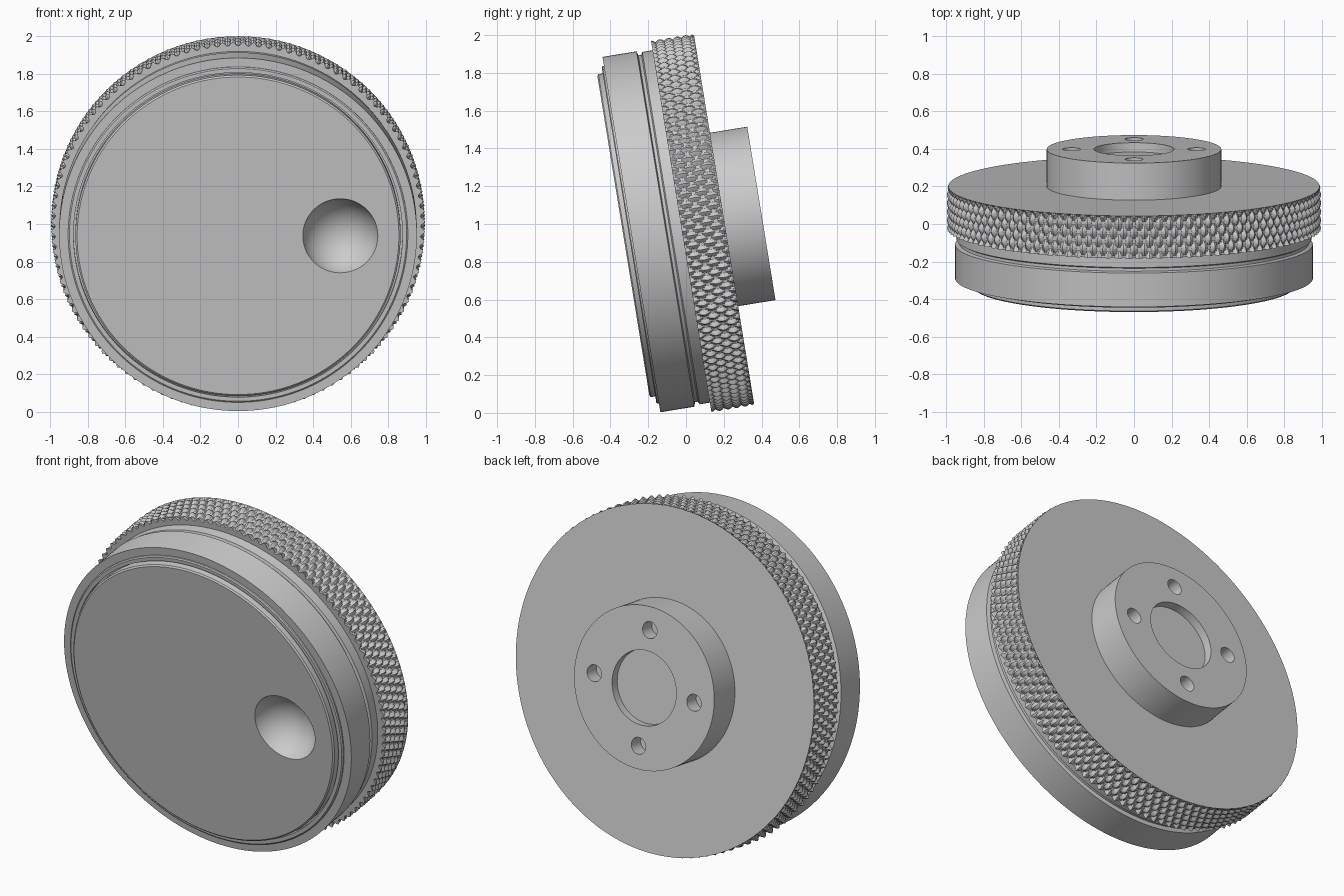
import bpy, bmesh
from math import pi, sin, cos, radians
from mathutils import Matrix

if "Cube" in bpy.data.objects:
    bpy.data.objects.remove(bpy.data.objects["Cube"])

# Local Z is the wheel axis (towards the back); origin sits on the knurl's back face
PLACE = Matrix.Translation((0, 0.2016, 1.024)) @ Matrix.Rotation(radians(-80.75), 4, 'X')


def lathe(name, rings, segs, radius=lambda r, t, a: r):
    """Closed solid of revolution from (radius, height) rings, with flat end caps."""
    bm = bmesh.new()
    loops = []
    for r, t in rings:
        loop = []
        for i in range(segs):
            a = 2 * pi * i / segs
            q = radius(r, t, a)
            loop.append(bm.verts.new((q * cos(a), q * sin(a), t)))
        loops.append(loop)
    for lo, hi in zip(loops, loops[1:]):
        for i in range(segs):
            j = (i + 1) % segs
            bm.faces.new((lo[i], lo[j], hi[j], hi[i]))
    bm.faces.new(loops[0][::-1])
    bm.faces.new(loops[-1])
    bmesh.ops.recalc_face_normals(bm, faces=bm.faces)
    mesh = bpy.data.meshes.new(name)
    bm.to_mesh(mesh)
    bm.free()
    ob = bpy.data.objects.new(name, mesh)
    bpy.context.collection.objects.link(ob)
    ob.matrix_world = PLACE
    return ob


def cut(ob, cutter):
    mod = ob.modifiers.new("cut", 'BOOLEAN')
    mod.object = cutter
    mod.solver = 'EXACT'
    bpy.context.view_layer.objects.active = ob
    bpy.ops.object.modifier_apply(modifier=mod.name)
    bpy.data.objects.remove(cutter)


def smooth(ob, angle=30):
    bpy.ops.object.select_all(action='DESELECT')
    ob.select_set(True)
    bpy.context.view_layer.objects.active = ob
    bpy.ops.object.shade_smooth_by_angle(angle=radians(angle))


# Front body: chamfered face panel, bezel groove, rim, rear groove and collar
body = lathe("front_body", [
    (0.857, -0.54), (0.866, -0.533), (0.866, -0.48), (0.876, -0.48),
    (0.876, -0.51), (0.898, -0.51), (0.905, -0.505), (0.905, -0.497),
    (0.953, -0.497), (0.953, -0.314), (0.93, -0.308), (0.93, -0.292),
    (0.945, -0.285), (0.945, -0.22)], 192)

# Finger dimple: spherical bowl in the face
mouth, depth = 0.2, 0.15
R = (mouth ** 2 + depth ** 2) / (2 * depth)
n = 32
bowl = lathe("dimple_cutter", [(R * sin(pi * k / n), -R * cos(pi * k / n)) for k in range(1, n)], 64)
bowl.matrix_world = PLACE @ Matrix.Translation((0.545, 0, -0.54 + depth - R))
cut(body, bowl)
smooth(body)

# Knurled grip ring: staggered diamond bumps
COUNT, PITCH, WIDTH, STEPS = 112, 0.092, 0.23, 20


def knurl(r, t, a):
    if t > -0.004:
        return 0.989
    u, v = a * COUNT / (2 * pi), t / PITCH
    return r + 0.024 * abs(cos(pi * (u + v)) * cos(pi * (u - v)))


grip = lathe("knurled_grip", [(0.973, -WIDTH + WIDTH * k / STEPS) for k in range(STEPS + 1)],
             COUNT * 6, knurl)
smooth(grip)

# Mounting hub with a shallow centre recess and four bolt holes
hub = lathe("mounting_hub", [(0.465, -0.02), (0.465, 0.2)], 128)
cut(hub, lathe("recess_cutter", [(0.213, 0.15), (0.213, 0.3)], 96))
for k in range(4):
    hole = lathe("bolt_cutter", [(0.048, 0.11), (0.048, 0.3)], 32)
    hole.matrix_world = PLACE @ Matrix.Rotation(k * pi / 2, 4, 'Z') @ Matrix.Translation((0.333, 0, 0))
    cut(hub, hole)
smooth(hub)
